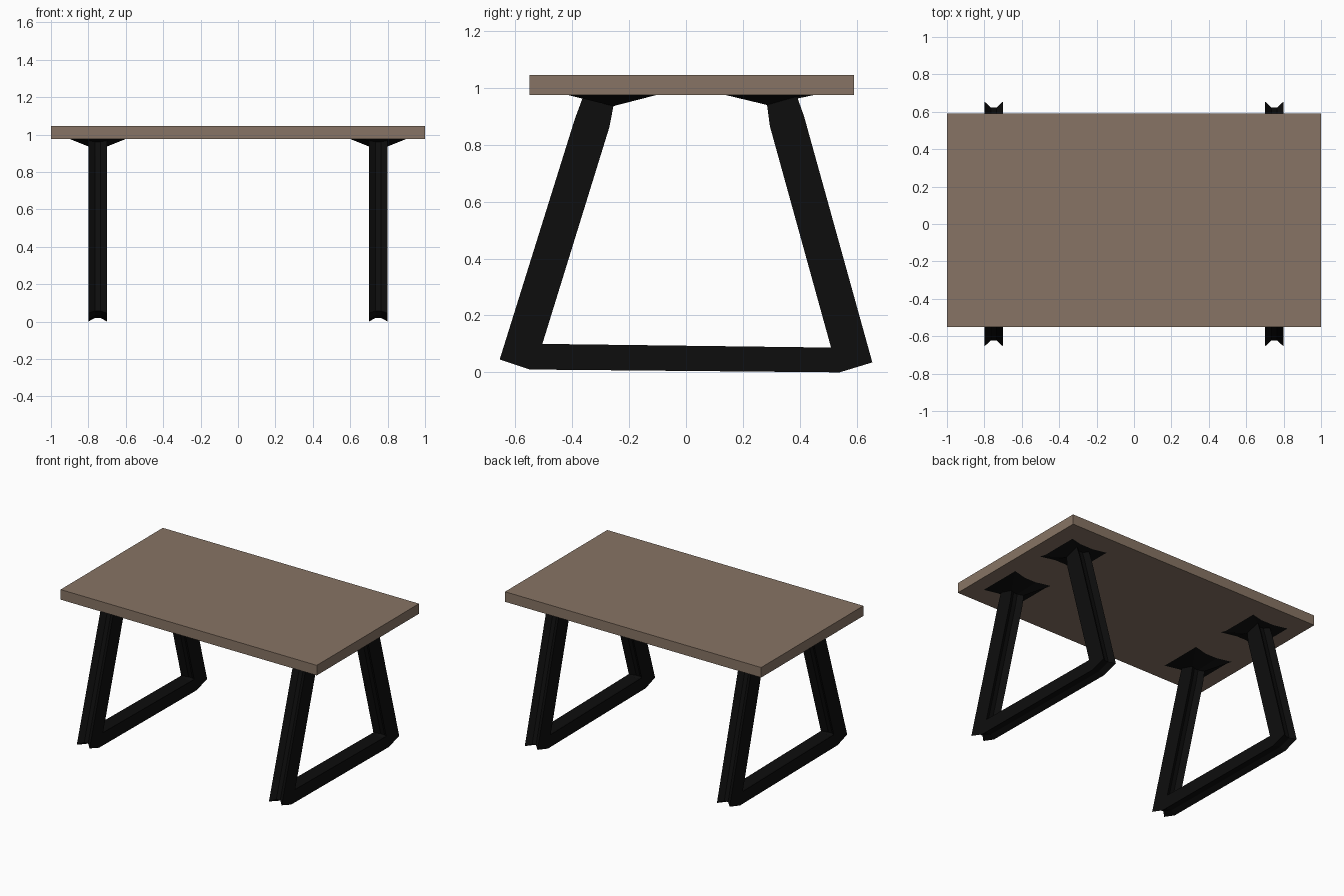
import bpy, bmesh

if "Cube" in bpy.data.objects:
    bpy.data.objects.remove(bpy.data.objects["Cube"])


def material(name, rgb):
    m = bpy.data.materials.new(name)
    m.diffuse_color = (*rgb, 1)
    m.use_nodes = True
    m.node_tree.nodes["Principled BSDF"].inputs["Base Color"].default_value = m.diffuse_color
    return m


wood = material("brown wood", (0.245, 0.175, 0.128))
black = material("black metal", (0.004, 0.004, 0.004))


def finish(bm, name, mat):
    bmesh.ops.recalc_face_normals(bm, faces=bm.faces[:])
    me = bpy.data.meshes.new(name)
    bm.to_mesh(me)
    bm.free()
    me.materials.append(mat)
    ob = bpy.data.objects.new(name, me)
    bpy.context.collection.objects.link(ob)
    return ob


# Tabletop slab
bm = bmesh.new()
bmesh.ops.create_cube(bm, size=1)
for v in bm.verts:
    v.co.x *= 2
    v.co.y = v.co.y * 1.14 + 0.02
    v.co.z = v.co.z * 0.071 + 1.0105
finish(bm, "tabletop", wood)

# Leg frame stations: outer (y, z), inner (y, z), half width, groove depth fraction
STATIONS = [
    ((-0.42, 0.976), (-0.10, 0.976), 0.15, 0.08),
    ((-0.362, 0.968), (-0.255, 0.936), 0.05, 0.22),
    ((-0.39, 0.893), (-0.27, 0.86), 0.05, 0.22),
    ((-0.655, 0.045), (-0.505, 0.10), 0.05, 0.22),
    ((-0.55, 0.010), (-0.505, 0.10), 0.05, 0.22),
    ((0.54, 0.0), (0.51, 0.087), 0.05, 0.22),
    ((0.655, 0.035), (0.51, 0.087), 0.05, 0.22),
    ((0.415, 0.90), (0.295, 0.865), 0.05, 0.22),
    ((0.39, 0.97), (0.285, 0.94), 0.05, 0.22),
    ((0.455, 0.976), (0.135, 0.976), 0.15, 0.08),
]


def leg_frame(name, cx):
    # Grooved beam swept around the open trapezoid, flared at both tops
    bm = bmesh.new()
    rings = []
    for o, i, w, g in STATIONS:
        section = [(-1, 0), (-0.3, g), (0.3, g), (1, 0),
                   (1, 1), (0.3, 1 - g), (-0.3, 1 - g), (-1, 1)]
        rings.append([bm.verts.new((cx + w * s,
                                    o[0] + (i[0] - o[0]) * t,
                                    o[1] + (i[1] - o[1]) * t))
                      for s, t in section])
    for a, b in zip(rings, rings[1:]):
        for k in range(8):
            n = (k + 1) % 8
            bm.faces.new((a[k], a[n], b[n], b[k]))
    for r in (rings[0], rings[-1]):
        bm.faces.new(r)
    bmesh.ops.remove_doubles(bm, verts=bm.verts[:], dist=0.0005)
    finish(bm, name, black)


for side, cx in (("left", -0.75), ("right", 0.75)):
    leg_frame(side + "_leg_frame", cx)
